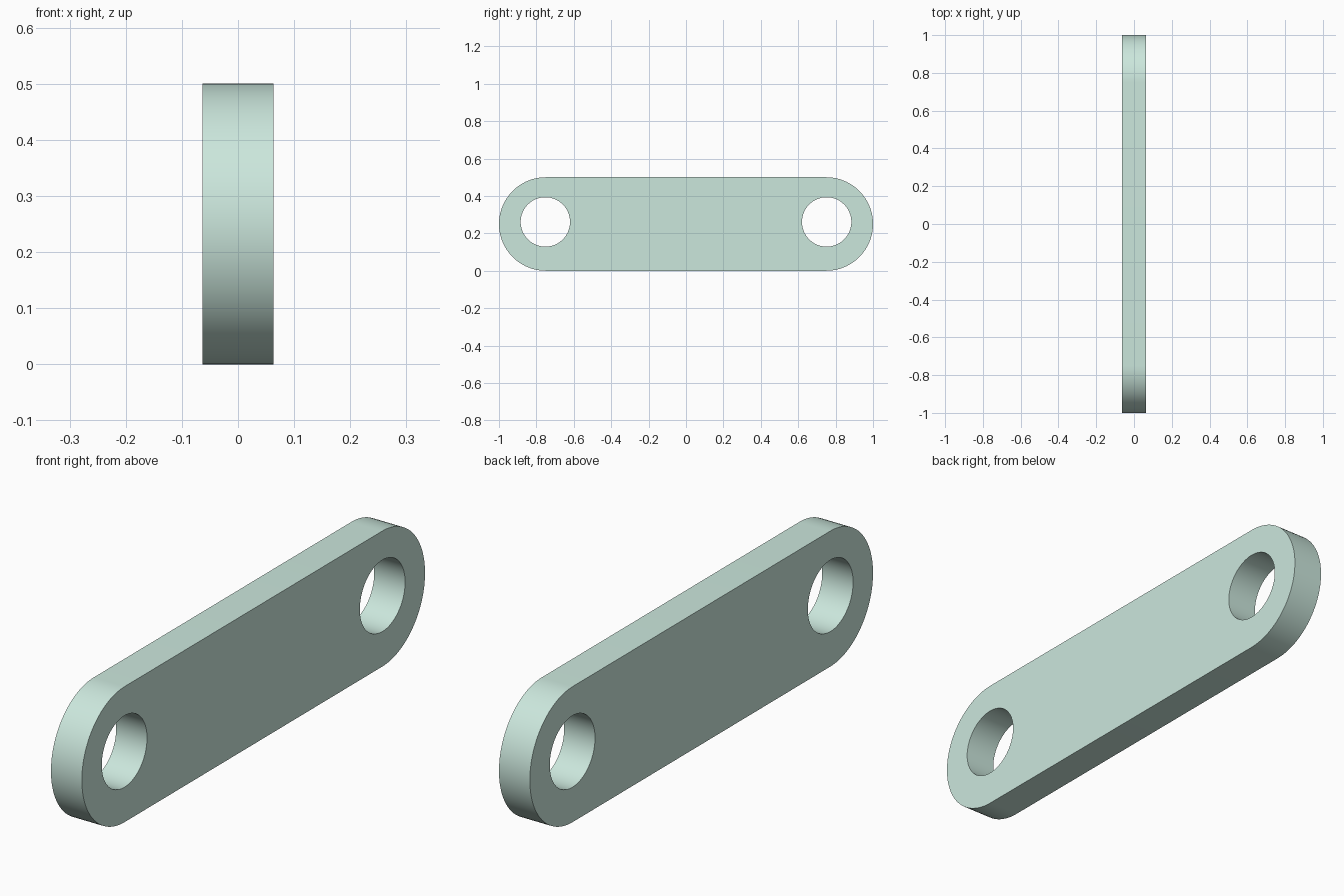
import bpy, bmesh
from math import sin, cos, pi

if "Cube" in bpy.data.objects:
    bpy.data.objects.remove(bpy.data.objects["Cube"])

HALF_T = 0.063        # half thickness along x
END_Y = 0.75          # centre of the rounded ends
END_R = 0.25
HOLE_Y, HOLE_Z, HOLE_R = 0.752, 0.261, 0.132


def arc(cy, cz, r, a0, a1, n):
    return [(cy + r * cos(a0 + (a1 - a0) * i / n),
             cz + r * sin(a0 + (a1 - a0) * i / n)) for i in range(n + 1)]


def add_loop(bm, pts):
    vs = [bm.verts.new((-HALF_T, y, z)) for y, z in pts]
    return [bm.edges.new((vs[i - 1], vs[i])) for i in range(len(vs))]


# Link plate profile: stadium outline with a round hole near each end
bm = bmesh.new()
outline = (arc(END_Y, END_R, END_R, -pi / 2, pi / 2, 48)
           + arc(-END_Y, END_R, END_R, pi / 2, 3 * pi / 2, 48))
edges = add_loop(bm, outline)
for side in (-1, 1):
    edges += add_loop(bm, arc(side * HOLE_Y, HOLE_Z, HOLE_R, 0, 2 * pi, 64)[:-1])
bmesh.ops.triangle_fill(bm, edges=edges, use_beauty=True, normal=(-1, 0, 0))

# Extrude the profile to the plate thickness
ext = bmesh.ops.extrude_face_region(bm, geom=bm.faces[:], use_keep_orig=True)
bmesh.ops.translate(bm, vec=(2 * HALF_T, 0, 0),
                    verts=[g for g in ext["geom"] if isinstance(g, bmesh.types.BMVert)])
bmesh.ops.recalc_face_normals(bm, faces=bm.faces[:])

mesh = bpy.data.meshes.new("link_plate")
bm.to_mesh(mesh)
bm.free()
plate = bpy.data.objects.new("link_plate", mesh)
bpy.context.collection.objects.link(plate)

# Pale green colour
mat = bpy.data.materials.new("pale_green")
mat.diffuse_color = (0.60, 0.80, 0.72, 1)
mat.use_nodes = True
mat.node_tree.nodes["Principled BSDF"].inputs["Base Color"].default_value = mat.diffuse_color
mesh.materials.append(mat)

# Smooth rims, sharp edges
bpy.context.view_layer.objects.active = plate
plate.select_set(True)
bpy.ops.object.shade_smooth_by_angle(angle=pi / 6)
